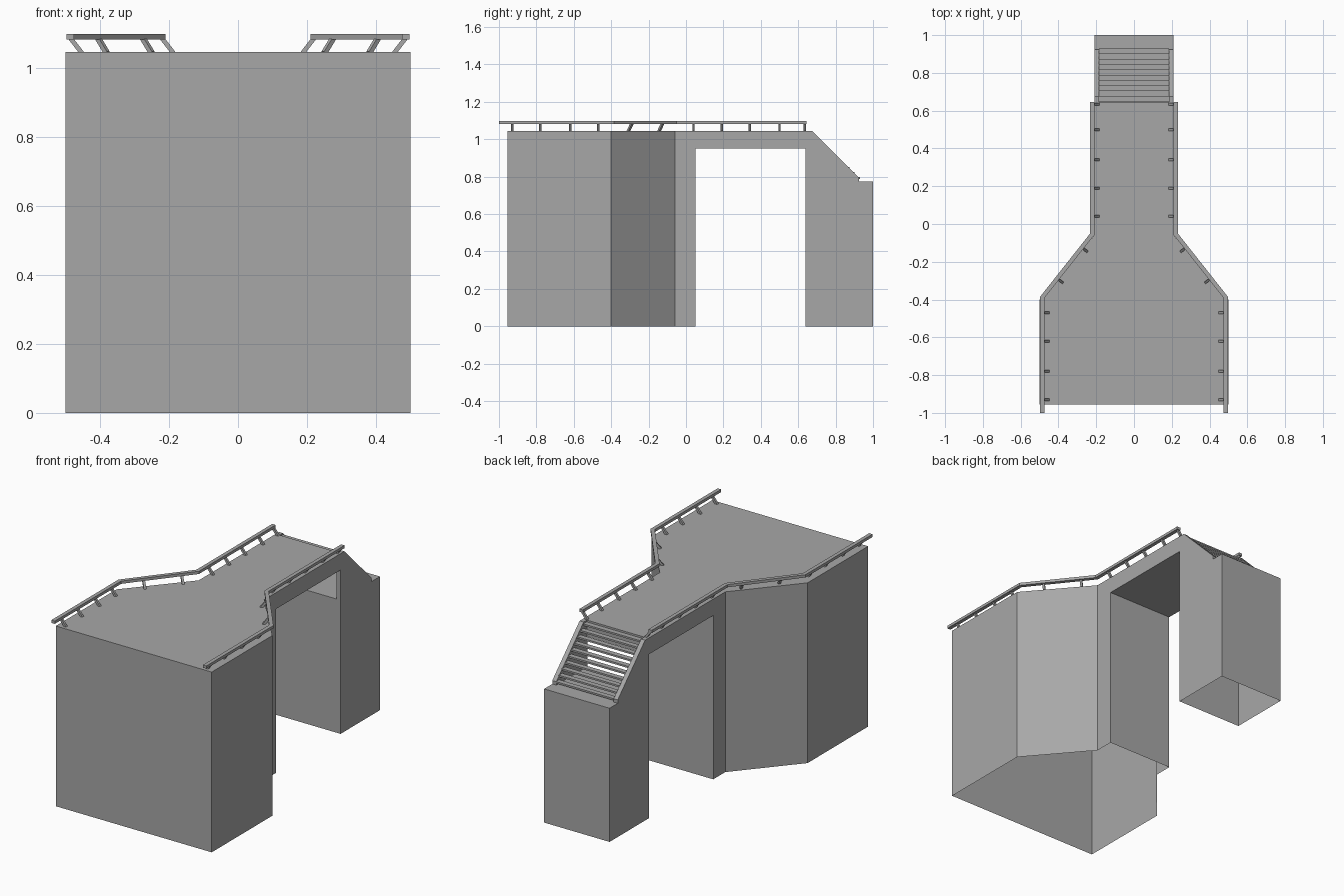
import bpy, bmesh
from mathutils import Vector

cube = bpy.data.objects.get("Cube")
if cube:
    bpy.data.objects.remove(cube, do_unlink=True)

grey = bpy.data.materials.new("plain grey")
grey.use_nodes = True
colour = (0.39, 0.39, 0.39, 1)
grey.diffuse_color = colour
grey.node_tree.nodes["Principled BSDF"].inputs["Base Color"].default_value = colour

DECK, SOFFIT, LANDING = 1.045, 0.95, 0.775
HALF = 0.21          # half width of the bridge and stair tower
RAIL = 0.022         # handrail thickness


def finish(name, bm):
    bmesh.ops.recalc_face_normals(bm, faces=bm.faces)
    mesh = bpy.data.meshes.new(name)
    bm.to_mesh(mesh)
    bm.free()
    mesh.materials.append(grey)
    obj = bpy.data.objects.new(name, mesh)
    bpy.context.collection.objects.link(obj)
    return obj


def prism(bm, outline, place, lo, hi, base=True):
    """Extrude a 2D outline; place(u, v, w) maps it into space."""
    low = [bm.verts.new(place(u, v, lo)) for u, v in outline]
    high = [bm.verts.new(place(u, v, hi)) for u, v in outline]
    n = len(outline)
    for i in range(n):
        j = (i + 1) % n
        bm.faces.new((low[i], low[j], high[j], high[i]))
    bm.faces.new(high)
    if base:
        bm.faces.new(low[::-1])


def upright(u, v, w):
    return (u, v, w)


def sideways(u, v, w):
    return (w, u, v)


def rect(x0, x1, y0, y1):
    return [(x0, y0), (x1, y0), (x1, y1), (x0, y1)]


def beam(bm, a, b, width):
    """Square bar from a to b."""
    a, b = Vector(a), Vector(b)
    axis = b - a
    side = axis.cross(Vector((0, 0, 1))).normalized() * width / 2
    up = side.cross(axis).normalized() * width / 2
    corners = [side + up, up - side, -side - up, side - up]
    low = [bm.verts.new(a + c) for c in corners]
    high = [bm.verts.new(b + c) for c in corners]
    for i in range(4):
        j = (i + 1) % 4
        bm.faces.new((low[i], low[j], high[j], high[i]))
    bm.faces.new(high)
    bm.faces.new(low[::-1])


# Hollow main block, open underneath
half = [(0.5, -0.955), (0.5, -0.4), (HALF, -0.06), (HALF, 0.05)]
bm = bmesh.new()
prism(bm, half + [(-x, y) for x, y in reversed(half)], upright, 0, DECK, base=False)
finish("main_block", bm)

# Bridge slab
bm = bmesh.new()
prism(bm, rect(-HALF, HALF, 0.05, 0.645), upright, SOFFIT, DECK)
finish("bridge_deck", bm)

# Hollow stair tower, open underneath
bm = bmesh.new()
prism(bm, rect(-HALF, HALF, 0.64, 1), upright, 0, LANDING, base=False)
finish("stair_tower", bm)

# Open stair treads
bm = bmesh.new()
for i in range(10):
    y, z = 0.648 + 0.028 * i, 1.036 - 0.0265 * i
    prism(bm, rect(-0.185, 0.185, y, y + 0.03), upright, z - 0.01, z)
finish("stair_treads", bm)

for side, label in ((1, "left"), (-1, "right")):
    # Sloping side panel of the stairs
    bm = bmesh.new()
    panel = [(0.64, LANDING), (0.925, LANDING), (0.925, 0.795), (0.675, DECK), (0.64, DECK)]
    prism(bm, panel, sideways, side * 0.184, side * HALF)
    finish(label + "_stair_panel", bm)

    # Handrail with mitred bends
    outer = [(0.497, -1), (0.497, -0.385), (0.232, -0.05), (0.232, 0.645)]
    inner = [(x - RAIL, y - (0.35 * RAIL if 0 < i < 3 else 0))
             for i, (x, y) in enumerate(outer)]
    bm = bmesh.new()
    prism(bm, [(side * x, y) for x, y in outer + inner[::-1]], upright, 1.081, 1.097)
    finish(label + "_handrail", bm)

    # Leaning posts: (x, y) under the rail, then the inward direction
    posts = [(0.486, y, -1, 0) for y in (-0.93, -0.78, -0.62, -0.47)]
    posts += [(0.406, -0.288, -0.78, -0.62), (0.276, -0.124, -0.78, -0.62)]
    posts += [(0.221, y, -1, 0) for y in (0.04, 0.19, 0.34, 0.5, 0.635)]
    bm = bmesh.new()
    for x, y, dx, dy in posts:
        foot = (side * (x + dx * 0.034), y + dy * 0.034, DECK - 0.003)
        beam(bm, foot, (side * x, y, 1.086), 0.013)
    finish(label + "_rail_posts", bm)
